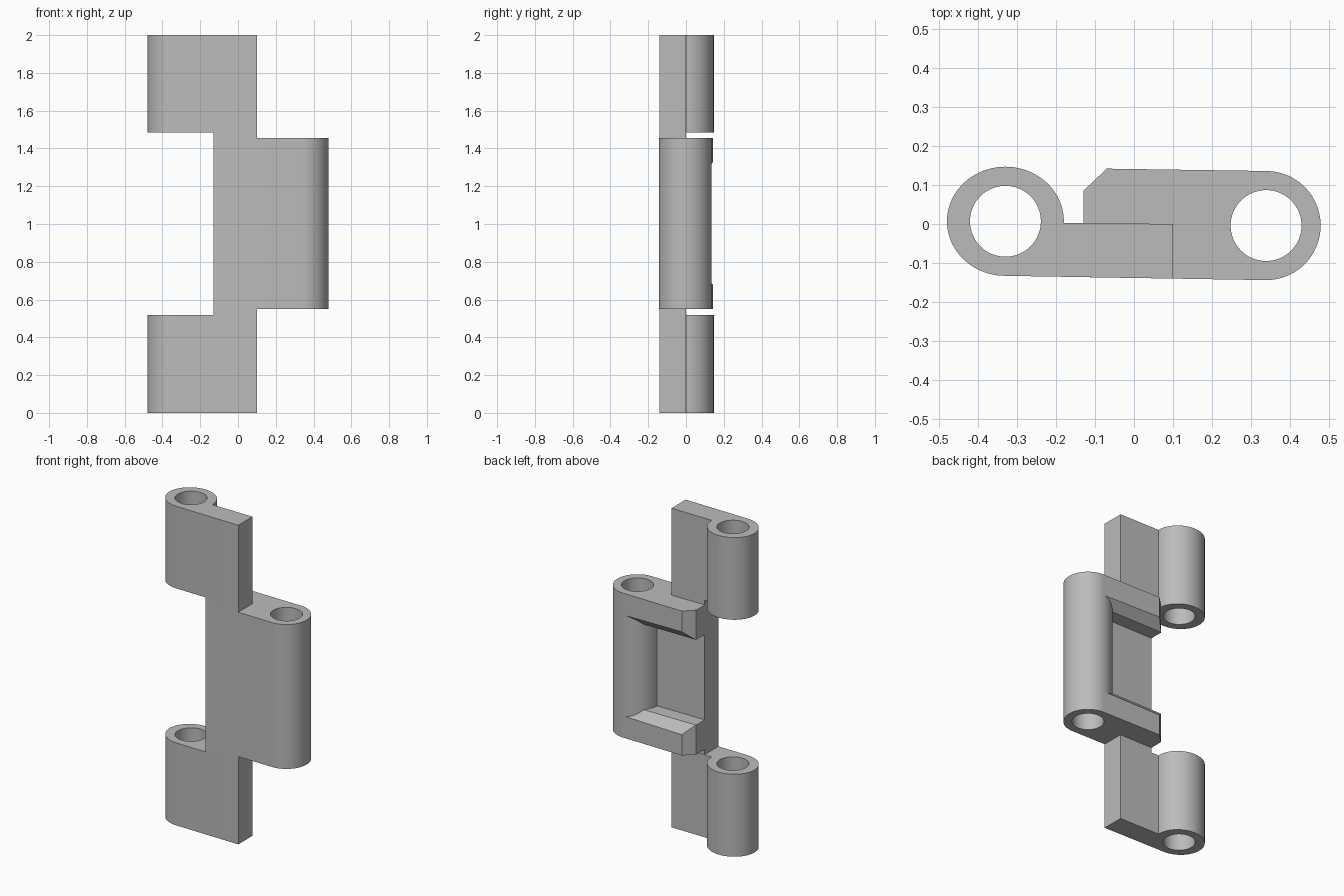
import bpy, bmesh, math
from mathutils import Vector

cube = bpy.data.objects.get("Cube")
if cube:
    bpy.data.objects.remove(cube, do_unlink=True)

steel = bpy.data.materials.new("plain_grey")
steel.use_nodes = True
steel.diffuse_color = (0.5, 0.5, 0.5, 1)
steel.node_tree.nodes["Principled BSDF"].inputs["Base Color"].default_value = (0.5, 0.5, 0.5, 1)


def arc(centre, rx, ry, start, end, n=40):
    """Points on an ellipse arc, angles in degrees."""
    angles = [math.radians(start + (end - start) * i / n) for i in range(n + 1)]
    return [(centre[0] + rx * math.cos(a), centre[1] + ry * math.sin(a)) for a in angles]


def front(x):
    """Gently slanted front surface of the leaf."""
    return -0.1385 - 0.0164 * x


def prism(name, outline, z0, z1, hole=None, cut=None):
    """Extrude an outline, optionally with a round hole and a slanted cut."""
    bm = bmesh.new()
    loops = [outline]
    if hole:
        loops.append(arc(hole, HOLE, HOLE, 0, 360, 64)[:-1])
    edges = []
    for loop in loops:
        verts = [bm.verts.new((x, y, z0)) for x, y in loop]
        edges += [bm.edges.new((v, verts[i - 1])) for i, v in enumerate(verts)]
    bmesh.ops.triangle_fill(bm, use_beauty=True, use_dissolve=False, edges=edges, normal=(0, 0, 1))
    result = bmesh.ops.extrude_face_region(bm, geom=bm.faces[:])
    top = [g for g in result["geom"] if isinstance(g, bmesh.types.BMVert)]
    bmesh.ops.translate(bm, verts=top, vec=(0, 0, z1 - z0))
    if cut:
        geom = bm.verts[:] + bm.edges[:] + bm.faces[:]
        res = bmesh.ops.bisect_plane(bm, geom=geom, dist=1e-5, plane_co=cut[0],
                                     plane_no=cut[1], clear_outer=True)
        rim = [e for e in bm.edges if e.is_boundary]
        bmesh.ops.holes_fill(bm, edges=rim, sides=0)
    bmesh.ops.recalc_face_normals(bm, faces=bm.faces[:])
    mesh = bpy.data.meshes.new(name)
    bm.to_mesh(mesh)
    bm.free()
    mesh.materials.append(steel)
    ob = bpy.data.objects.new(name, mesh)
    bpy.context.collection.objects.link(ob)
    bpy.ops.object.select_all(action="DESELECT")
    ob.select_set(True)
    bpy.context.view_layer.objects.active = ob
    bpy.ops.object.shade_smooth_by_angle(angle=math.radians(30))
    return ob


HOLE = 0.091
KNUCKLE = (-0.33, 0.007)
BARREL = (0.339, -0.004)
INNER, OUTER = -0.13, 0.1          # leaf edges in x
LOW, HIGH = 0.55, 1.455            # barrel ends
GAP_LOW, GAP_HIGH = 0.517, 1.485   # knuckle ends facing the barrel

# Leaf ends with their knuckles
leaf_end = arc(KNUCKLE, 0.15, 0.14, 0, 270, 60)[::-1]
leaf_end += [(-0.18, 0.003), (OUTER, 0), (OUTER, front(OUTER))]
prism("lower_leaf_knuckle", leaf_end, 0, GAP_LOW, KNUCKLE)
prism("upper_leaf_knuckle", leaf_end, GAP_HIGH, 2, KNUCKLE)

# Thin bridges of leaf between knuckles and barrel
bridge = [(INNER, front(INNER)), (OUTER, front(OUTER)), (OUTER, 0), (INNER, 0)]
prism("lower_bridge", bridge, GAP_LOW, LOW)
prism("upper_bridge", bridge, HIGH, GAP_HIGH)

# Central plate with the large barrel
barrel_side = arc(BARREL, 0.14, 0.14, 90, 178, 24)
barrel = [(INNER, front(INNER))] + arc(BARREL, 0.14, 0.14, -90, 90, 48)
barrel += barrel_side[1:] + [(INNER, 0)]
prism("centre_plate_barrel", barrel, LOW, HIGH, BARREL)

# Arms framing the rear pocket, with bevelled inner rims
arm = barrel_side + [(INNER, 0), (INNER, 0.085), (-0.07, 0.142)]
depth, rim = 0.185, 0.13
prism("lower_arm", arm, LOW, LOW + depth,
      cut=(Vector((0, 0.142, LOW + rim)), Vector((0, 1, 1)).normalized()))
prism("upper_arm", arm, HIGH - depth, HIGH,
      cut=(Vector((0, 0.142, HIGH - rim)), Vector((0, 1, -1)).normalized()))
